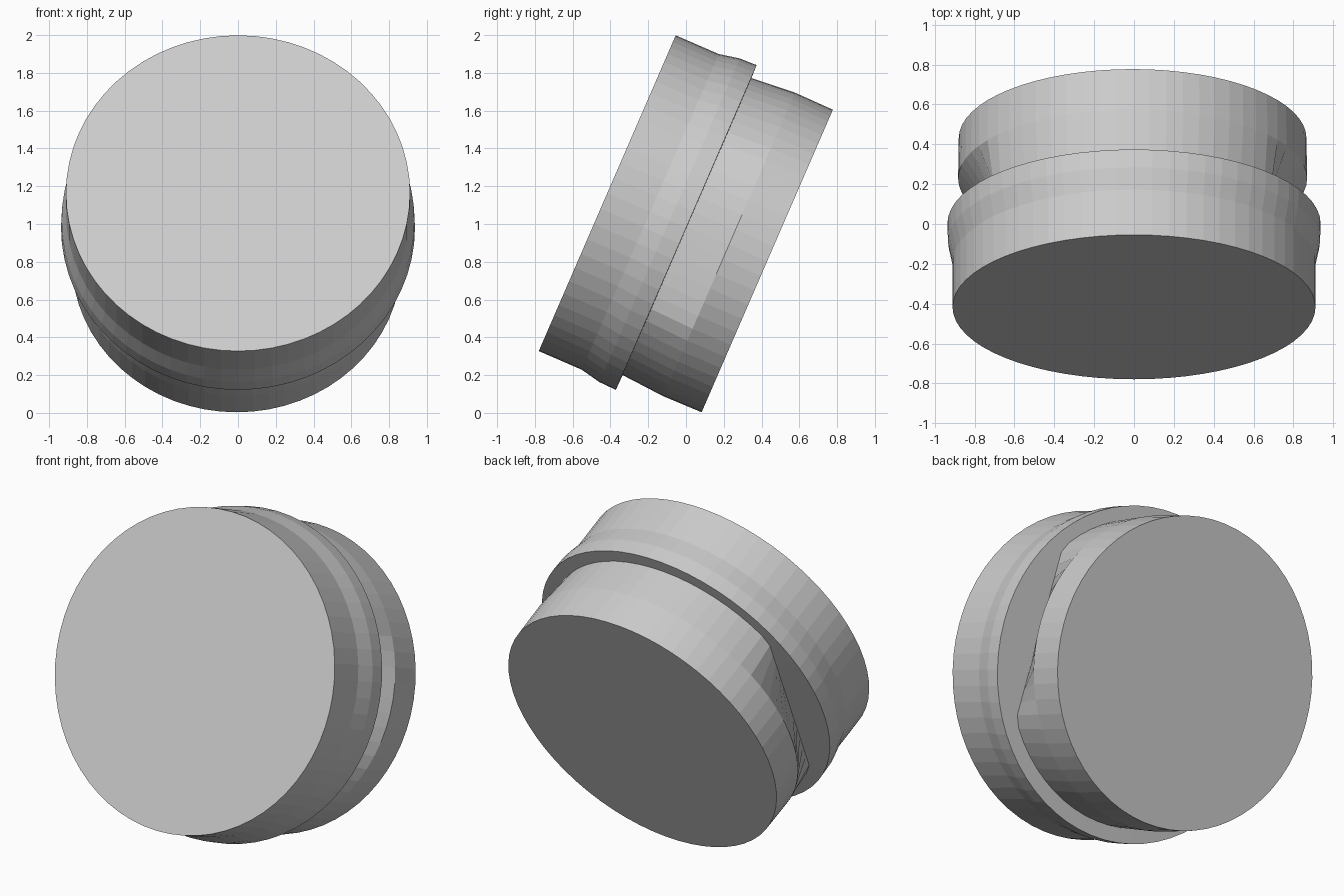
import bpy, bmesh
from math import cos, sin, pi, radians, sqrt
from mathutils import Matrix

if "Cube" in bpy.data.objects:
    bpy.data.objects.remove(bpy.data.objects["Cube"])

SIDES = 64
CHORD = 0.50   # half height of the side flats

# Rings from front to back: distance along axis, radius, x offset, height offset, flats on the sides
RINGS = [
    (0.000, 0.911, 0.0, 0.0, False),        # front disc
    (0.248, 0.911, 0.0, 0.0, False),        # straight rim
    (0.360, 0.934, 0.0, 0.0, False),        # flared collar
    (0.456, 0.937, 0.0, 0.0, False),        # collar back edge
    (0.458, 0.857, -0.007, 0.006, True),    # neck behind the collar, notched both sides
    (0.700, 0.876, -0.007, 0.008, False),   # rear body
    (0.920, 0.873, -0.007, 0.008, False),   # back disc
]


def ring_points(a, r, dx, dv, flats):
    pts = []
    for i in range(SIDES):
        t = 2 * pi * i / SIDES
        x, v = r * cos(t), r * sin(t)
        if flats and abs(v) < CHORD:
            x = sqrt(r * r - CHORD * CHORD) * (1 if x > 0 else -1)
        pts.append((x + dx, a, v + dv))
    return pts


bm = bmesh.new()
rings = [[bm.verts.new(p) for p in ring_points(*ring)] for ring in RINGS]
for r0, r1 in zip(rings, rings[1:]):
    for i in range(SIDES):
        j = (i + 1) % SIDES
        bm.faces.new((r0[i], r0[j], r1[j], r1[i]))
# End discs
bm.faces.new(rings[0])
bm.faces.new(rings[-1])
bmesh.ops.recalc_face_normals(bm, faces=bm.faces[:])

# Tilt the stepped drum backwards and stand it on the ground
bmesh.ops.transform(bm, verts=bm.verts[:],
                    matrix=Matrix.Translation((0, -0.417, 1.163)) @ Matrix.Rotation(radians(-23.45), 4, 'X'))
mesh = bpy.data.meshes.new("stepped_drum")
bm.to_mesh(mesh)
bm.free()
drum = bpy.data.objects.new("stepped_drum", mesh)
bpy.context.collection.objects.link(drum)
